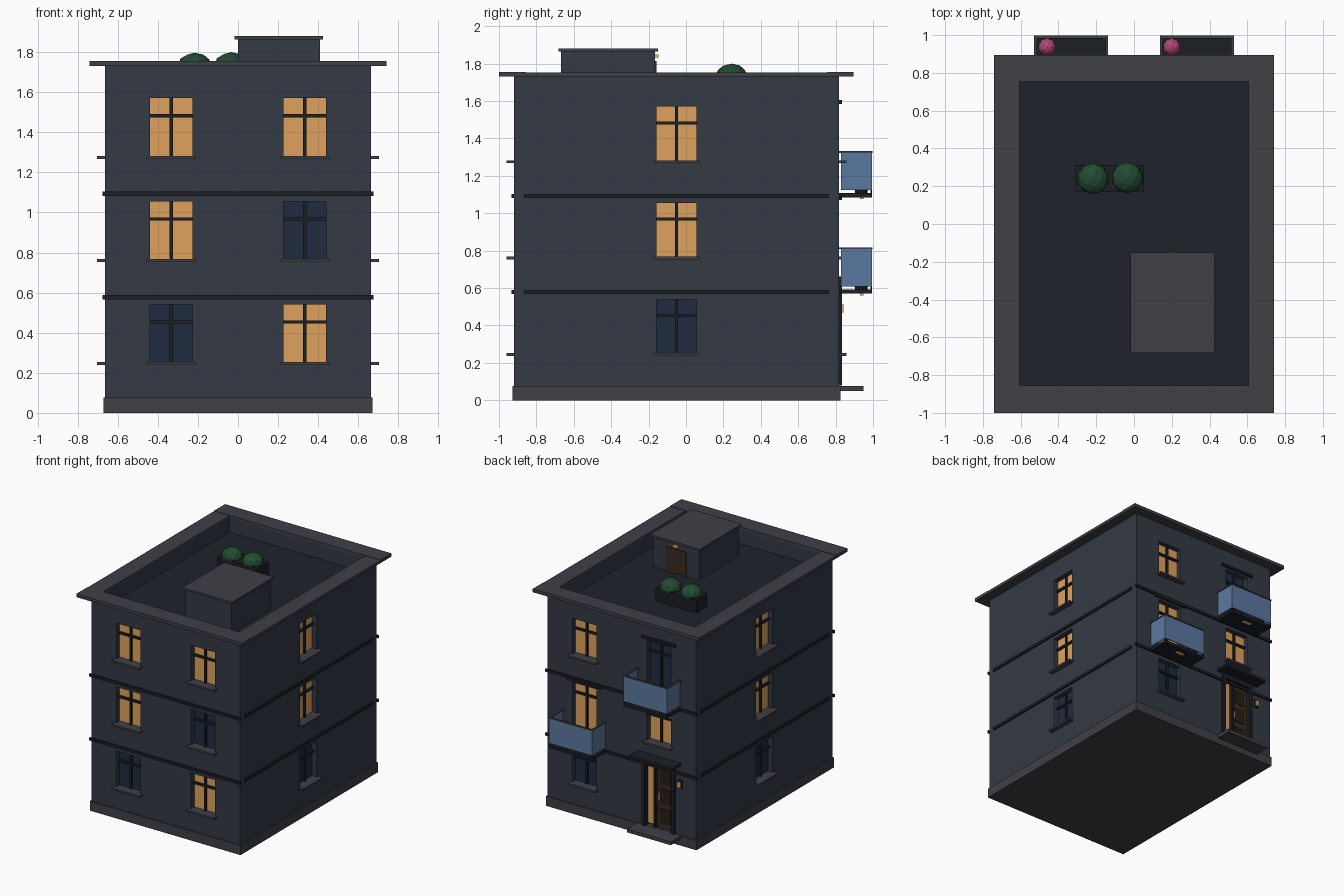
import bpy, bmesh
from mathutils import Matrix

if "Cube" in bpy.data.objects:
    bpy.data.objects.remove(bpy.data.objects["Cube"])

COL = dict(
    wall=(.033, .041, .058), trim=(.011, .013, .018), stone=(.05, .05, .062),
    roof=(.013, .016, .024), lit=(.74, .36, .11), dark=(.014, .024, .051),
    glass=(.105, .19, .35), green=(.017, .07, .032), pink=(.46, .06, .19),
    wood=(.045, .024, .014), panel=(.022, .012, .008), lamp=(.9, .5, .12))
MATS = {}
for k, c in COL.items():
    MATS[k] = bpy.data.materials.new(k)
    MATS[k].diffuse_color = (*c, 1)


def finish(name, bm, mat):
    me = bpy.data.meshes.new(name)
    bm.to_mesh(me)
    bm.free()
    ob = bpy.data.objects.new(name, me)
    bpy.context.collection.objects.link(ob)
    if mat:
        me.materials.append(MATS[mat])
    return ob


def add_box(bm, b):
    lo, hi = b[::2], b[1::2]
    m = Matrix.Translation([(p + q) / 2 for p, q in zip(lo, hi)])
    m = m @ Matrix.Diagonal([q - p for p, q in zip(lo, hi)] + [1])
    bmesh.ops.create_cube(bm, size=1, matrix=m)


def boxes(name, mat, *bs):
    """One object from boxes given as (x0, x1, y0, y1, z0, z1)."""
    bm = bmesh.new()
    for b in bs:
        add_box(bm, b)
    return finish(name, bm, mat)


def blob(name, mat, loc, r, rz):
    bm = bmesh.new()
    m = Matrix.Translation(loc) @ Matrix.Diagonal((r, r, rz, 1))
    bmesh.ops.create_icosphere(bm, subdivisions=2, radius=1, matrix=m)
    return finish(name, bm, mat)


# Body extents
X, YF, YB = .663, -.92, .818
YM = (YF + YB) / 2


def on(wall, u0, u1, d0, d1, z0, z1):
    """Box on a wall: u along it, d outward from its face."""
    if wall == 'front':
        return (u0, u1, YF - d1, YF - d0, z0, z1)
    if wall == 'back':
        return (u0, u1, YB + d0, YB + d1, z0, z1)
    if wall == 'right':
        return (X + d0, X + d1, u0, u1, z0, z1)
    return (-X - d1, -X - d0, u0, u1, z0, z1)


cuts = []
REC, HW = .045, .106


def opening(wall, u, z0, z1, lit, sill=True):
    """Recessed pane with cross bars and an optional sill."""
    cuts.append(on(wall, u - HW, u + HW, -REC, .05, z0, z1))
    boxes(wall + '_pane', 'lit' if lit else 'dark',
          on(wall, u - HW, u + HW, -REC - .01, -REC + .005, z0, z1))
    zt = z1 - .087
    boxes(wall + '_window_bars', 'trim',
          on(wall, u - .008, u + .008, -REC, -REC + .02, z0, z1),
          on(wall, u - HW, u + HW, -REC, -REC + .022, zt - .008, zt + .008))
    if sill:
        boxes(wall + '_sill', 'stone',
              on(wall, u - .123, u + .123, -REC, .04, z0 - .012, z0 + .003))


# Windows, floor by floor
W = .333
ZS = [(.25, .54), (.765, 1.055), (1.28, 1.57)]
front_lit = [(0, 1), (1, 0), (1, 1)]
for f, (z0, z1) in enumerate(ZS):
    for u, l in zip((-W, W), front_lit[f]):
        opening('front', u, z0, z1, l)
    for side in ('left', 'right'):
        opening(side, YM, z0, z1, f > 0)
opening('back', W, *ZS[0], False)
opening('back', -W, *ZS[1], True)
opening('back', W, *ZS[2], True)


def balcony(u, zs, zt, lit, fx):
    """Balcony with its door, glass guard, rail, lamp and flower pot."""
    opening('back', u, zs + .02, zt, lit, sill=False)
    boxes('balcony_door_hood', 'trim', on('back', u - .15, u + .15, 0, .016, zt + .015, zt + .035))
    a, b, y0, y1 = u - .193, u + .193, YB, .995
    boxes('balcony_slab', 'trim', (a, b, y0, y1, zs, zs + .022))
    g0, g1, t = zs + .038, zs + .238, .008
    boxes('balcony_glass', 'glass', (a, b, y1 - t, y1, g0, g1),
          (a, a + t, y0 + .01, y1 - t, g0, g1), (b - t, b, y0 + .01, y1 - t, g0, g1))
    boxes('balcony_rail', 'stone', (a - .003, b + .003, y1 - .012, y1 + .003, g1, g1 + .01),
          (a - .003, a + .012, y0, y1 - .012, g1, g1 + .01),
          (b - .012, b + .003, y0, y1 - .012, g1, g1 + .01))
    boxes('balcony_feet', 'trim', *[(x, x + t, y1 - t, y1, zs + .02, g0) for x in (a, b - t)])
    boxes('balcony_lamp', 'lamp', (u - .035, u + .035, .93, .95, zs - .01, zs))
    bm = bmesh.new()
    bmesh.ops.create_cone(bm, cap_ends=True, segments=10, radius1=.033, radius2=.042, depth=.075,
                          matrix=Matrix.Translation((fx, .937, zs + .059)))
    finish('flower_pot', bm, 'trim')
    blob('flowers', 'pink', (fx, .937, zs + .13), .047, .05)


balcony(W, .57, 1.055, True, .2)
balcony(-W, 1.085, 1.57, False, -.46)

# Entrance: recess, frame, side light, door, canopy, step, wall lamp
D0, D1 = -.475, -.19
cuts.append(on('back', D0, D1, -.045, .05, .078, .61))
boxes('entrance_back', 'trim', on('back', D0, D1, -.055, -.04, .078, .61))
boxes('entrance_frame', 'trim',
      on('back', D0 - .005, D0 + .025, -.04, .016, .078, .64),
      on('back', D1 - .025, D1 + .005, -.04, .016, .078, .64),
      on('back', D0 + .025, D1 - .025, -.04, .016, .6, .64),
      on('back', -.305, -.285, -.04, .005, .078, .6))
boxes('side_light', 'lit', on('back', -.285, -.215, -.04, -.025, .09, .6))
boxes('entrance_door', 'wood', on('back', -.45, -.305, -.04, -.02, .078, .6))
boxes('door_panels', 'panel', *[on('back', -.425, -.33, -.02, -.015, z, z + .12)
                                for z in (.12, .28, .44)])
boxes('door_handle', 'lamp', on('back', -.325, -.317, -.02, -.003, .3, .36))
boxes('entrance_canopy', 'trim', on('back', -.53, -.14, 0, .11, .64, .662))
boxes('entrance_step', 'stone', on('back', -.53, -.14, 0, .132, .05, .077))
boxes('wall_lamp_bracket', 'trim', on('back', -.54, -.505, 0, .012, .46, .525))
boxes('wall_lamp', 'lamp', on('back', -.535, -.51, .012, .025, .47, .512))

# Body with recesses and the sunken roof cut out
IX, IF, IB, ZR = .605, -.855, .755, 1.62
body = boxes('body', 'wall', (-X, X, YF, YB, .03, 1.735))
cuts.append((-IX, IX, IF, IB, ZR - .01, 1.9))
cutter = boxes('cutter', None, *cuts)
cutter.hide_render = True
mod = body.modifiers.new('recesses', 'BOOLEAN')
mod.operation, mod.solver, mod.object = 'DIFFERENCE', 'EXACT', cutter
bpy.context.view_layer.objects.active = body
bpy.ops.object.modifier_apply(modifier=mod.name)
bpy.data.objects.remove(cutter)

# Plinth, floor bands, parapet cap and roof floor
boxes('plinth', 'stone', (-.672, .672, -.928, .826, 0, .077))
for z in (.567, 1.082):
    boxes('floor_band', 'trim',
          on('front', -.675, .675, 0, .012, z, z + .022),
          on('back', -.675, .675, 0, .012, z, z + .022),
          on('left', -.866, .765, 0, .012, z, z + .022),
          on('right', -.866, .765, 0, .012, z, z + .022))
C = .742
boxes('parapet_cap', 'stone',
      (-C, C, -1, IF, 1.73, 1.756), (-C, C, IB, .895, 1.73, 1.756),
      (-C, -IX, IF, IB, 1.73, 1.753), (IX, C, IF, IB, 1.73, 1.753))
boxes('roof_floor', 'roof', (-IX, IX, IF, IB, ZR - .012, ZR))

# Stair house on the roof
boxes('stair_house', 'wall', (0, .41, -.668, -.166, ZR, 1.866))
boxes('stair_house_cap', 'stone', (-.018, .425, -.683, -.15, 1.864, 1.88))
boxes('stair_house_door', 'wood', (.11, .295, -.166, -.158, ZR, 1.815))
boxes('stair_house_lamp', 'lamp', (.18, .225, -.166, -.148, 1.832, 1.848))

# Roof planter with two shrubs
boxes('planter', 'trim', (-.31, .053, .172, .312, ZR, 1.725))
blob('shrub_left', 'green', (-.217, .24, 1.735), .083, .062)
blob('shrub_right', 'green', (-.035, .245, 1.735), .083, .065)

for m in bpy.data.materials:
    if m.users and not m.is_grease_pencil:
        m.use_nodes = True
        m.node_tree.nodes["Principled BSDF"].inputs["Base Color"].default_value = m.diffuse_color
